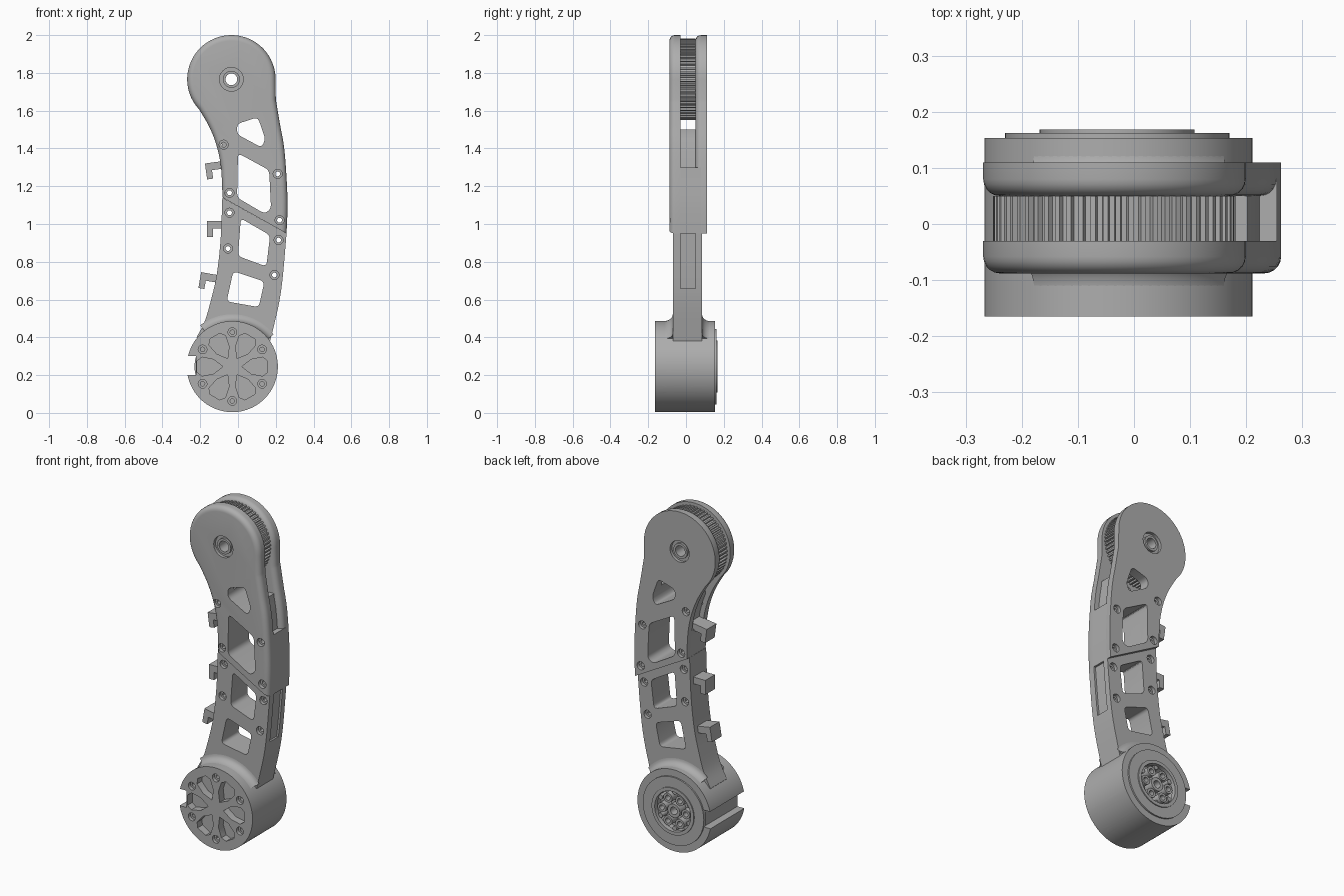
import bpy, bmesh
from math import sin, cos, pi, radians
from mathutils import Matrix, Vector

if "Cube" in bpy.data.objects:
    bpy.data.objects.remove(bpy.data.objects["Cube"])

grey = bpy.data.materials.new("plain grey")
grey.use_nodes = True
grey.diffuse_color = (0.42, 0.42, 0.42, 1)
grey.node_tree.nodes["Principled BSDF"].inputs["Base Color"].default_value = grey.diffuse_color

HUB = (-0.03, 0.245)
HEAD = (-0.035, 1.766)


def finish(bm, name):
    bmesh.ops.recalc_face_normals(bm, faces=bm.faces[:])
    mesh = bpy.data.meshes.new(name)
    bm.to_mesh(mesh)
    bm.free()
    mesh.materials.append(grey)
    ob = bpy.data.objects.new(name, mesh)
    bpy.context.collection.objects.link(ob)
    return ob


def prism(name, pts, y0, y1, round_front=0.0):
    """Extrude an (x, z) outline from y0 to y1, optionally rounding its front rim."""
    bm = bmesh.new()
    face = bm.faces.new([bm.verts.new((x, y0, z)) for x, z in pts])
    rim = [e for e in face.edges if e.calc_length() < 0.3]
    top = bmesh.ops.extrude_face_region(bm, geom=[face], use_keep_orig=True)
    bmesh.ops.translate(bm, vec=(0, y1 - y0, 0),
                        verts=[g for g in top["geom"] if isinstance(g, bmesh.types.BMVert)])
    bmesh.ops.recalc_face_normals(bm, faces=bm.faces[:])
    if round_front:
        bmesh.ops.bevel(bm, geom=rim, offset=round_front, segments=5,
                        profile=0.5, affect='EDGES', clamp_overlap=True)
    return finish(bm, name)


def arc(c, r, a0, a1, n):
    return [(c[0] + r * cos(radians(a0 + (a1 - a0) * i / n)),
             c[1] + r * sin(radians(a0 + (a1 - a0) * i / n))) for i in range(n + 1)]


def disc(name, c, r, y0, y1, n=32, round_front=0.0):
    return prism(name, arc(c, r, 0, 360, n)[:-1], y0, y1, round_front)


def spline(pts, n=5):
    """Smooth curve through the points."""
    p = [Vector(q) for q in [pts[0]] + pts + [pts[-1]]]
    out = []
    for a, b, c, d in zip(p, p[1:], p[2:], p[3:]):
        for i in range(n):
            t = i / n
            out.append(tuple(0.5 * (2 * b + (c - a) * t + (2 * a - 5 * b + 4 * c - d) * t * t
                                    + (3 * b - a - 3 * c + d) * t ** 3)))
    return out + [pts[-1]]


def rounded(pts, r=0.025):
    """Polygon with rounded corners."""
    out = []
    for i, q in enumerate(pts):
        b = Vector(q)
        u, w = Vector(pts[i - 1]) - b, Vector(pts[(i + 1) % len(pts)]) - b
        p0 = b + u.normalized() * min(r, u.length * 0.45)
        p1 = b + w.normalized() * min(r, w.length * 0.45)
        for k in range(6):
            t = k / 5
            out.append(tuple(p0 * (1 - t) ** 2 + b * 2 * t * (1 - t) + p1 * t * t))
    return out


def cut(targets, cutters):
    for ob in targets:
        bpy.context.view_layer.objects.active = ob
        for c in cutters:
            m = ob.modifiers.new("cut", 'BOOLEAN')
            m.operation, m.solver, m.object = 'DIFFERENCE', 'EXACT', c
            bpy.ops.object.modifier_apply(modifier=m.name)
    for c in cutters:
        bpy.data.objects.remove(c)


def screw_cutters(points, y0, y1):
    """Small through holes with counterbores on both faces."""
    out = []
    for p in points:
        out += [disc("cutter", p, 0.013, -0.3, 0.3, 12),
                disc("cutter", p, 0.024, y0 - 0.05, y0 + 0.02, 20),
                disc("cutter", p, 0.024, y1 - 0.02, y1 + 0.05, 20)]
    return out


# Upper arm: two cheek plates with round heads, joined by a core
up_right = spline([(0.257, 0.95), (0.262, 1.13), (0.247, 1.38), (0.222, 1.53), (0.2, 1.66)])
up_left = spline([(-0.205, 1.605), (-0.155, 1.52), (-0.115, 1.42), (-0.09, 1.3), (-0.082, 1.14)])
outline = up_right + arc(HEAD, 0.234, 0, 215, 40) + up_left
front_cheek = prism("front_cheek_plate", outline, -0.088, -0.03, 0.03)
back_cheek = prism("back_cheek_plate", outline, 0.05, 0.11, 0.03)


def core(name, z0, z1, inset, y1):
    r = [(x - inset, z) for x, z in up_right if z0 <= z <= z1]
    l = [(x + inset, z) for x, z in up_left if z0 <= z <= z1]
    return prism(name, r + [(r[-1][0], z1), (l[0][0], z1)] + l, -0.03, y1)


core_low = core("upper_arm_core", 0.9, 1.3, 0, 0.08)
core_top = core("upper_arm_recessed_core", 1.25, 1.5, 0.03, 0.05)

windows = [[(-0.005, 1.53), (0.105, 1.565), (0.145, 1.45), (0.125, 1.405), (-0.005, 1.475)],
           [(0, 1.375), (0.165, 1.285), (0.175, 1.08), (0.14, 1.055), (-0.005, 1.14)]]
cheeks = [front_cheek, back_cheek]
cut(cheeks + [core_low, core_top],
    [prism("cutter", rounded(w), -0.3, 0.3) for w in windows])
cut(cheeks + [core_low],
    screw_cutters([(-0.076, 1.42), (0.21, 1.265), (-0.045, 1.165), (0.22, 1.02)], -0.088, 0.11))

# Head bearing seats with a raised inner ring
cut(cheeks, [disc("cutter", HEAD, 0.063, -0.2, -0.07), disc("cutter", HEAD, 0.063, 0.092, 0.2)])
rings = [disc("front_bearing_ring", HEAD, 0.045, -0.082, -0.05),
         disc("back_bearing_ring", HEAD, 0.045, 0.07, 0.104)]

# Toothed pulley between the cheeks
teeth = 60
gear = []
for i in range(teeth):
    for k, r in ((0, 0.206), (0.4, 0.206), (0.5, 0.216), (0.9, 0.216)):
        a = 2 * pi * (i + k) / teeth
        gear.append((HEAD[0] + r * cos(a), HEAD[1] + r * sin(a)))
pulley = prism("toothed_pulley", gear, -0.03, 0.05)
cut(cheeks + rings + [pulley], [disc("cutter", HEAD, 0.031, -0.3, 0.3)])

# Lower arm
low_right = spline([(0.165, 0.36), (0.18, 0.42), (0.217, 0.58), (0.237, 0.72), (0.257, 0.95)])
low_left = spline([(-0.083, 1.14), (-0.092, 0.92), (-0.113, 0.73), (-0.145, 0.59),
                   (-0.178, 0.48), (-0.22, 0.4)])
lower_arm = prism("lower_arm", low_right + low_left + [(-0.1, 0.25), (0.1, 0.25)], -0.07, 0.085)
windows = [[(0.015, 1.03), (0.17, 0.94), (0.15, 0.775), (0, 0.83)],
           [(-0.025, 0.75), (0.14, 0.695), (0.11, 0.56), (-0.06, 0.59)]]
groove = [(x - 0.012, z) for x, z in low_right if z > 0.65] + [(0.4, 0.95), (0.4, 0.66)]
cut([lower_arm], [prism("cutter", rounded(w), -0.3, 0.3) for w in windows]
    + [prism("cutter", groove, -0.03, 0.05)]
    + screw_cutters([(-0.045, 1.06), (0.215, 0.915), (-0.053, 0.87), (0.193, 0.73)], -0.07, 0.085))

# Cable hooks along the inner side
for name, x, z, tilt in (("upper", -0.175, 1.32, 8), ("middle", -0.165, 1.015, 0),
                         ("lower", -0.195, 0.745, -10)):
    shape = [(0, 0), (0.12, 0), (0.12, -0.04), (0.032, -0.04), (0.032, -0.085), (0, -0.085)]
    c, s = cos(radians(tilt)), sin(radians(tilt))
    prism(name + "_cable_hook", [(x + c * u - s * v, z + s * u + c * v) for u, v in shape],
          -0.035, 0.055)


# Coved collars blending the arm into the hub
def cove(name, y_hub, y_arm):
    prof = [(0.2, y_arm), (0.2, y_hub)]
    for i in range(7):
        a = pi / 2 * i / 6
        prof.append((0.277 - 0.037 * cos(a), y_hub + (y_arm - y_hub) * sin(a)))
    bm = bmesh.new()
    loops = []
    for i in range(25):
        a = radians(38 + 90 * i / 24)
        loops.append([bm.verts.new((HUB[0] + r * cos(a), y, HUB[1] + r * sin(a))) for r, y in prof])
    for p, q in zip(loops, loops[1:]):
        for j in range(len(prof)):
            bm.faces.new((p[j - 1], p[j], q[j], q[j - 1]))
    bm.faces.new(loops[0])
    bm.faces.new(loops[-1])
    finish(bm, name)


cove("front_cove", -0.12, -0.07)
cove("back_cove", 0.13, 0.085)

# Motor hub with spoke pockets, screws, vents and a side notch
hub = disc("motor_hub", HUB, 0.241, -0.165, 0.153, 96)
cutters = [disc("cutter", HUB, 0.125, 0.1, 0.3, 48),
           prism("cutter", [(-0.4, 0.2), (-0.222, 0.2), (-0.222, 0.3), (-0.4, 0.3)], -0.3, 0.3)]
pocket = [(0.05, 0), (0.1, -0.038), (0.16, -0.05), (0.186, -0.03),
          (0.186, 0.03), (0.16, 0.05), (0.1, 0.038)]
for i in range(6):
    a = pi / 3 * i
    c, s = cos(a), sin(a)
    cutters.append(prism("cutter", [(HUB[0] + c * u - s * v, HUB[1] + s * u + c * v)
                                    for u, v in pocket], -0.3, -0.12))
    p = (HUB[0] + 0.182 * cos(a + pi / 6), HUB[1] + 0.182 * sin(a + pi / 6))
    cutters += [disc("cutter", p, 0.023, -0.3, -0.145, 20), disc("cutter", p, 0.012, -0.2, -0.11, 12)]
    # rounded vent slots around the rim
    a = -pi / 6 * i
    vent = prism("cutter", arc((0.005, 0), 0.025, -90, 90, 8) + arc((-0.088, 0), 0.025, 90, 270, 8),
                 0.205, 0.3)
    vent.data.transform(Matrix(((0, cos(a), -sin(a), HUB[0]), (1, 0, 0, 0),
                                (0, sin(a), cos(a), HUB[1]), (0, 0, 0, 1))))
    cutters.append(vent)
bpy.context.view_layer.update()
cut([hub], cutters)

# Output flange at the back of the hub
flange = disc("output_flange", HUB, 0.2, 0.14, 0.162, 72)
lip = disc("output_lip", HUB, 0.138, 0.15, 0.168, 64)
cut([flange, lip], [disc("cutter", HUB, 0.118, 0.05, 0.3, 48)])
bosses = [disc("output_centre_boss", HUB, 0.04, 0.09, 0.158)]
bores = [disc("cutter", HUB, 0.022, 0.11, 0.3)]
for i in range(6):
    a = pi / 3 * i
    p = (HUB[0] + 0.078 * cos(a), HUB[1] + 0.078 * sin(a))
    bosses.append(disc("output_boss_%d" % (i + 1), p, 0.028, 0.09, 0.158, 24))
    bores.append(disc("cutter", p, 0.015, 0.11, 0.3, 16))
    q = (HUB[0] + 0.108 * cos(a + pi / 6), HUB[1] + 0.108 * sin(a + pi / 6))
    bosses.append(disc("output_pin_%d" % (i + 1), q, 0.014, 0.09, 0.15, 16))
cut(bosses, bores)

# Smooth curved walls, sharp edges kept
for ob in bpy.context.scene.objects:
    ob.select_set(ob.type == 'MESH')
bpy.context.view_layer.objects.active = hub
bpy.ops.object.shade_smooth_by_angle(angle=radians(30))
